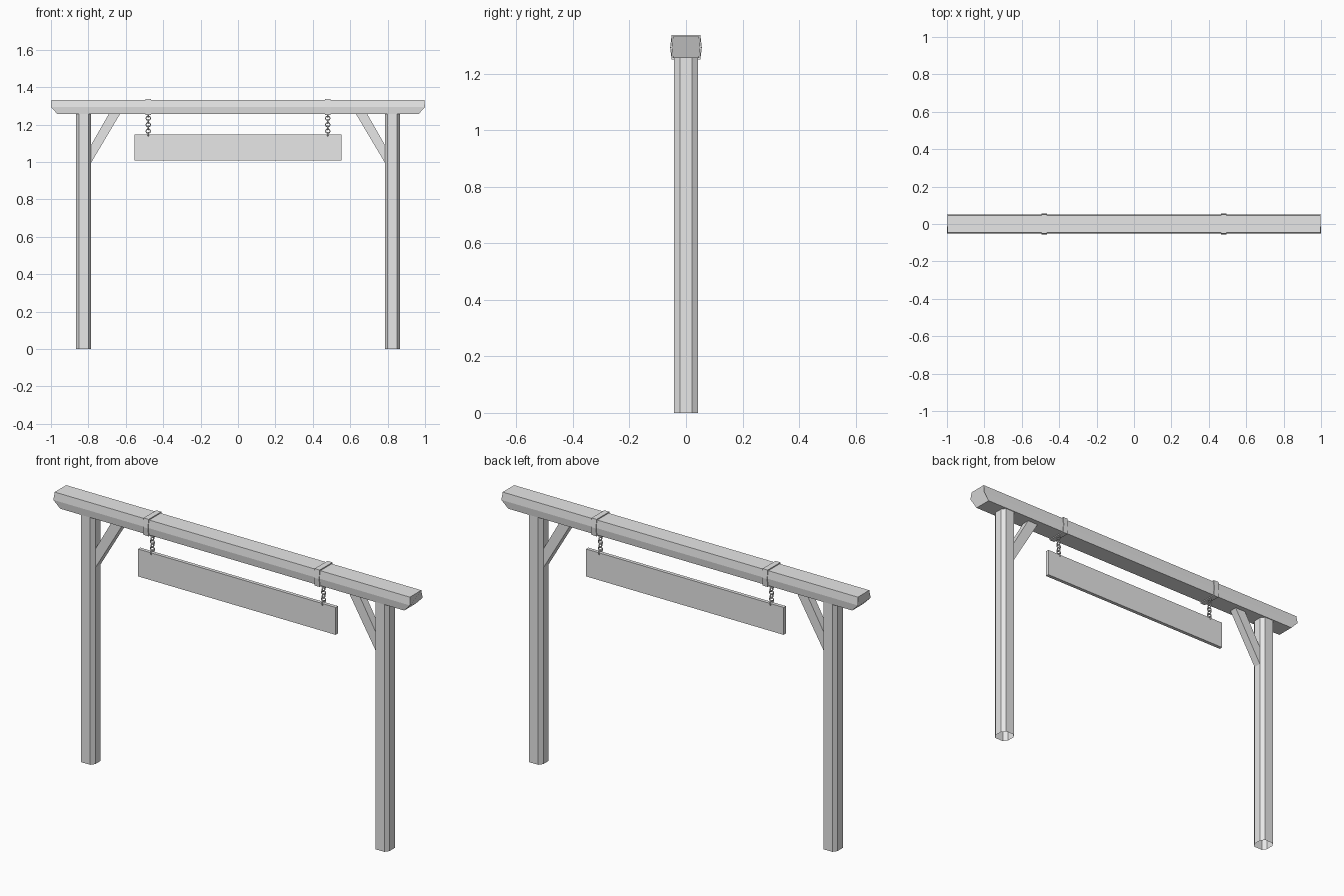
import bpy, bmesh, math
from mathutils import Matrix

if "Cube" in bpy.data.objects:
    bpy.data.objects.remove(bpy.data.objects["Cube"])

# One plain grey throughout
grey = bpy.data.materials.new("plain_grey")
grey.diffuse_color = (0.8, 0.8, 0.8, 1)
grey.use_nodes = True
grey.node_tree.nodes["Principled BSDF"].inputs["Base Color"].default_value = grey.diffuse_color


def finish(bm, name):
    bmesh.ops.recalc_face_normals(bm, faces=bm.faces[:])
    me = bpy.data.meshes.new(name)
    bm.to_mesh(me)
    bm.free()
    me.materials.append(grey)
    ob = bpy.data.objects.new(name, me)
    bpy.context.collection.objects.link(ob)
    return ob


def loft(name, rings, cap_start=True, cap_end=True, closed=False):
    """Skin a row of equal-length point rings."""
    bm = bmesh.new()
    vs = [[bm.verts.new(p) for p in r] for r in rings]
    n = len(rings[0])
    pairs = list(zip(vs, vs[1:])) + ([(vs[-1], vs[0])] if closed else [])
    for a, b in pairs:
        for i in range(n):
            j = (i + 1) % n
            bm.faces.new((a[i], a[j], b[j], b[i]))
    if not closed:
        if cap_start:
            bm.faces.new(vs[0])
        if cap_end:
            bm.faces.new(vs[-1])
    return finish(bm, name)


# Beam: six-sided section, ends cut back underneath
TOP, MID, BOT = 1.332, 1.293, 1.256
section = [(-0.046, TOP, 0.996), (0.046, TOP, 0.996), (0.051, MID, 1.0),
           (0.046, BOT, 0.965), (-0.046, BOT, 0.965), (-0.051, MID, 1.0)]
loft("top_beam", [[(s * x, y, z) for y, z, x in section] for s in (-1, 1)])


def strap_ring(x, t):
    return [(x, y + math.copysign(t, y),
             z + (t if z == TOP else -t if z == BOT else 0)) for y, z, _ in section]


for s, side in ((-1, "left"), (1, "right")):
    # Post: chamfered square, open at the foot
    post = [(0.04, -0.021), (0.04, 0.021), (0.025, 0.042), (-0.025, 0.042),
            (-0.04, 0.021), (-0.04, -0.021), (-0.025, -0.042), (0.025, -0.042)]
    loft(side + "_post", [[(s * 0.825 + x, y, z) for x, y in post] for z in (0, 1.258)],
         cap_start=False)

    # Diagonal brace
    brace = [(0.786, 0.995), (0.786, 1.09), (0.69, 1.258), (0.63, 1.258)]
    loft(side + "_brace", [[(s * x, y, z) for x, z in brace] for y in (-0.02, 0.02)])

    # Strap wrapped around the beam
    cx = s * 0.48
    loft(side + "_strap", [strap_ring(cx - 0.014, -0.002), strap_ring(cx - 0.014, 0.005),
                           strap_ring(cx + 0.014, 0.005), strap_ring(cx + 0.014, -0.002)],
         closed=True)

    # Chain: links turned alternately
    for k in range(7):
        rings = []
        for i in range(10):
            a = math.tau * i / 10
            ring = []
            for j in range(5):
                b = math.tau * j / 5
                r = 0.0115 + 0.003 * math.cos(b)
                p = (r * math.cos(a), 0.003 * math.sin(b), r * math.sin(a))
                if k % 2 == 0:
                    p = (p[1], p[0], p[2])
                ring.append((cx + p[0], p[1], 1.251 - 0.0172 * k + p[2]))
            rings.append(ring)
        loft(f"{side}_chain_link_{k + 1}", rings, closed=True)

# Hanging sign board
bm = bmesh.new()
bmesh.ops.create_cube(bm, size=1, matrix=Matrix.Translation((0, 0, 1.078))
                      @ Matrix.Diagonal((1.108, 0.018, 0.139, 1)))
finish(bm, "sign_board")
